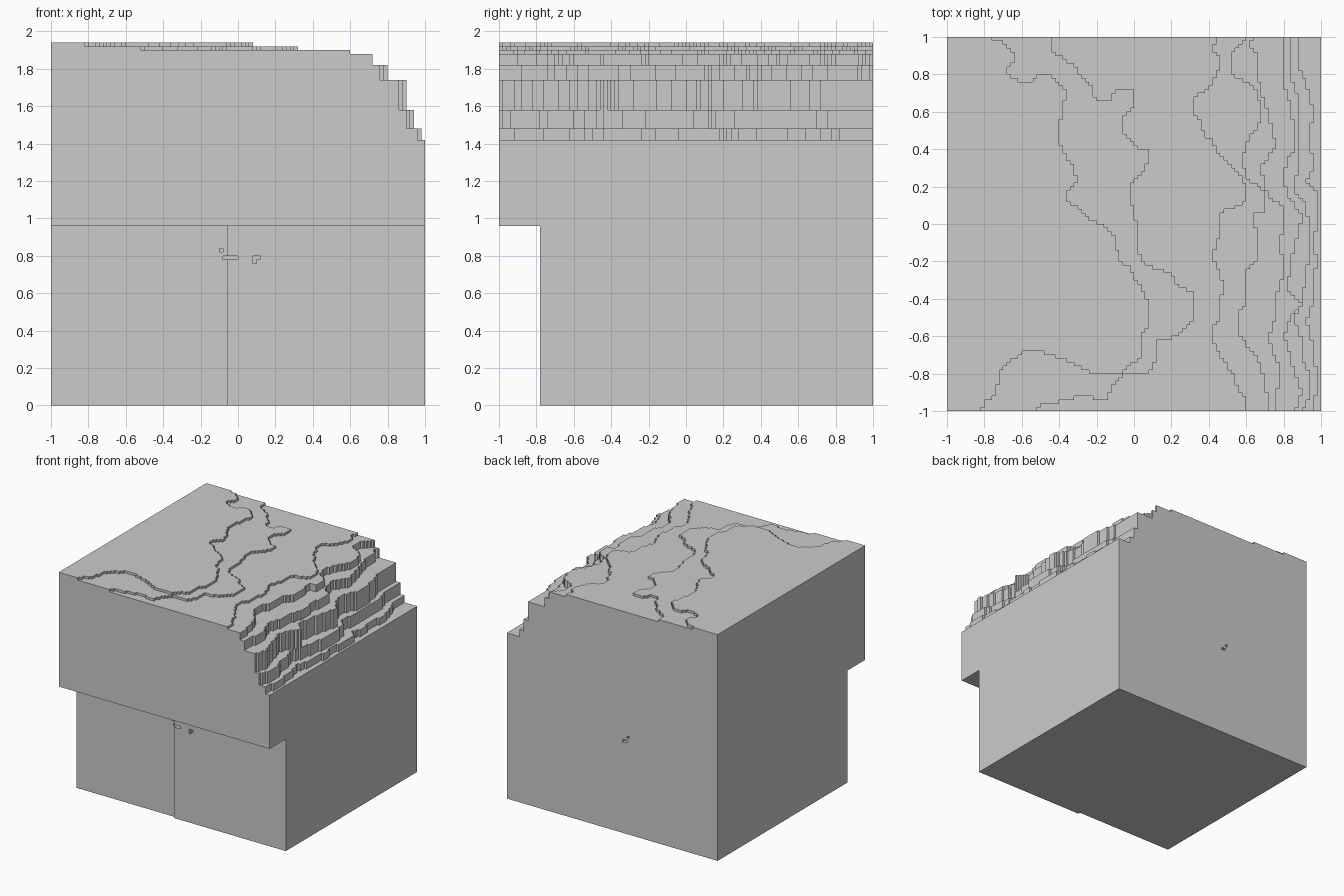
import bpy, bmesh, math

STEP = 0.02
N = 100
BASE = 1.42
heights = [[BASE] * N for _ in range(N)]      # heights[column][row]


def centre(i):
    return -1 + (i + 0.5) * STEP


def terrace(z, pts):
    """Raise every cell left of the contour line to height z."""
    line = [(-1.2, 1.0)] + pts + [(-1.2, -1.0)]
    for j in range(N):
        y = centre(j)
        cuts = []
        for (xa, ya), (xb, yb) in zip(line, line[1:]):
            if (ya > y) != (yb > y):
                cuts.append(xa + (y - ya) / (yb - ya) * (xb - xa))
        for i in range(N):
            if sum(c > centre(i) for c in cuts) % 2:
                heights[i][j] = max(heights[i][j], z)


# Terraces of the slope, lowest first, each contour running back to front
terrace(1.48, [(.88, 1), (.88, .84), (.92, .76), (.96, .6), (.94, .46), (.96, .3),
               (.92, .22), (.98, .16), (.98, 0), (.95, -.1), (.98, -.2), (.96, -.3),
               (.97, -.4), (.92, -.52), (.96, -.64), (.97, -.76), (.98, -.84), (.96, -1)])
terrace(1.58, [(.84, 1), (.84, .8), (.87, .7), (.88, .5), (.88, .3), (.85, .18),
               (.92, .1), (.94, 0), (.94, -.16), (.92, -.28), (.9, -.4), (.86, -.5),
               (.9, -.62), (.9, -.72), (.94, -.8), (.95, -.9), (.9, -1)])
terrace(1.74, [(.8, 1), (.8, .76), (.84, .64), (.86, .5), (.86, .4), (.82, .34),
               (.8, .24), (.82, .16), (.86, .1), (.9, .05), (.86, -.12), (.84, -.22),
               (.82, -.35), (.86, -.4), (.9, -.42), (.84, -.5), (.8, -.6), (.84, -.7),
               (.86, -.8), (.9, -.9), (.86, -1)])
terrace(1.82, [(.64, 1), (.62, .96), (.66, .9), (.66, .78), (.7, .66), (.72, .6),
               (.74, .5), (.76, .42), (.72, .36), (.68, .3), (.7, .22), (.72, .14),
               (.8, .1), (.8, -.02), (.78, -.12), (.8, -.2), (.79, -.3), (.76, -.4),
               (.76, -.5), (.72, -.6), (.74, -.68), (.78, -.76), (.77, -.88), (.76, -1)])
terrace(1.88, [(.6, 1), (.58, .97), (.52, .9), (.52, .82), (.56, .78), (.62, .75),
               (.66, .7), (.68, .6), (.66, .5), (.62, .46), (.58, .36), (.6, .25),
               (.7, .18), (.7, .06), (.64, .05), (.66, -.1), (.66, -.18), (.6, -.26),
               (.6, -.42), (.56, -.48), (.56, -.58), (.6, -.64), (.66, -.7),
               (.68, -.78), (.7, -.82), (.71, -.9), (.72, -1)])
terrace(1.90, [(.44, 1), (.42, .93), (.46, .9), (.46, .83), (.42, .76), (.38, .7),
               (.32, .68), (.32, .59), (.36, .54), (.38, .48), (.42, .44), (.44, .38),
               (.5, .34), (.54, .29), (.58, .26), (.6, .2), (.6, .13), (.54, .09),
               (.46, .06), (.46, -.05), (.42, -.18), (.45, -.24), (.48, -.34),
               (.46, -.44), (.46, -.5), (.42, -.56), (.42, -.62), (.46, -.7),
               (.5, -.76), (.54, -.82), (.56, -.88), (.6, -.92), (.6, -1)])
terrace(1.92, [(-.44, 1), (-.44, .93), (-.38, .89), (-.32, .85), (-.28, .78), (-.22, .74),
               (-.22, .68), (-.18, .65), (-.12, .66), (-.1, .72), (-.01, .72), (-.01, .62),
               (-.05, .58), (-.05, .48), (0, .44), (.03, .4), (.09, .4), (.09, .34),
               (.05, .28), (-.02, .2), (-.02, .14), (0, .08), (.02, -.02), (.02, -.15),
               (.06, -.22), (.2, -.26), (.24, -.34), (.33, -.36), (.33, -.5), (.28, -.56),
               (.18, -.62), (.12, -.62), (.12, -.72), (.08, -.8), (-.05, -.8), (-.12, -.88),
               (-.15, -.94), (-.3, -.92), (-.34, -.94), (-.5, -.97), (-.52, -1)])
terrace(1.94, [(-.8, 1), (-.7, .97), (-.64, .92), (-.64, .87), (-.69, .82), (-.66, .78),
               (-.54, .75), (-.52, .8), (-.44, .8), (-.42, .77), (-.36, .72), (-.38, .58),
               (-.41, .53), (-.4, .43), (-.36, .36), (-.32, .32), (-.3, .22), (-.38, .14),
               (-.26, .06), (-.22, .02), (-.14, -.02), (-.1, -.08), (-.08, -.18), (-.02, -.24),
               (.06, -.38), (.09, -.45), (.09, -.55), (.05, -.58), (.05, -.72), (0, -.74),
               (-.08, -.8), (-.22, -.8), (-.36, -.73), (-.44, -.7), (-.56, -.67), (-.64, -.72),
               (-.72, -.8), (-.74, -.92), (-.8, -.95), (-.82, -1)])

# Horizontal slices of the block
LEVELS = [0, .76, .78, .8, .82, .84, .96, 1.42, 1.48, 1.58, 1.74, 1.82, 1.88, 1.9, 1.92, 1.94]
# Small pits in the front and back walls: x range, z range
FRONT_PITS = [(-.1, -.08, .82, .84), (-.08, 0, .78, .8), (.08, .12, .78, .8), (.08, .1, .76, .78)]
BACK_PITS = [(-.14, -.1, .78, .8), (-.16, -.14, .82, .84)]


def in_pits(pits, x, z):
    return any(a < x < b and c < z < d for a, b, c, d in pits)


def is_solid(i, j, k):
    x, y, z = centre(i), centre(j), (LEVELS[k] + LEVELS[k + 1]) / 2
    if z > heights[i][j]:
        return False
    if z < .96:
        # Recessed lower front wall, with a slight step in it
        if y < (-.76 if x < -.06 else -.78):
            return False
        if y < -.74 and in_pits(FRONT_PITS, x, z):
            return False
        if y > .96 and in_pits(BACK_PITS, x, z):
            return False
    return True


solid = {(i, j, k) for i in range(N) for j in range(N)
         for k in range(len(LEVELS) - 1) if is_solid(i, j, k)}

# Outer skin: one quad wherever a filled cell meets an empty one
SIDES = {
    (1, 0, 0): [(1, 0, 0), (1, 1, 0), (1, 1, 1), (1, 0, 1)],
    (-1, 0, 0): [(0, 0, 0), (0, 0, 1), (0, 1, 1), (0, 1, 0)],
    (0, 1, 0): [(0, 1, 0), (0, 1, 1), (1, 1, 1), (1, 1, 0)],
    (0, -1, 0): [(0, 0, 0), (1, 0, 0), (1, 0, 1), (0, 0, 1)],
    (0, 0, 1): [(0, 0, 1), (1, 0, 1), (1, 1, 1), (0, 1, 1)],
    (0, 0, -1): [(0, 0, 0), (0, 1, 0), (1, 1, 0), (1, 0, 0)],
}
bm = bmesh.new()
corners = {}


def corner(i, j, k):
    key = (i, j, k)
    if key not in corners:
        corners[key] = bm.verts.new((-1 + i * STEP, -1 + j * STEP, LEVELS[k]))
    return corners[key]


for i, j, k in sorted(solid):
    for (di, dj, dk), quad in SIDES.items():
        if (i + di, j + dj, k + dk) not in solid:
            bm.faces.new([corner(i + a, j + b, k + c) for a, b, c in quad])

# Merge flat neighbours into large clean faces
bmesh.ops.dissolve_limit(bm, angle_limit=math.radians(1), verts=bm.verts[:], edges=bm.edges[:])

mesh = bpy.data.meshes.new("terraced_block")
bm.to_mesh(mesh)
bm.free()
stone = bpy.data.materials.new("light_grey")
stone.diffuse_color = (0.6, 0.6, 0.6, 1)
mesh.materials.append(stone)
block = bpy.data.objects.new("terraced_block", mesh)
bpy.context.collection.objects.link(block)
